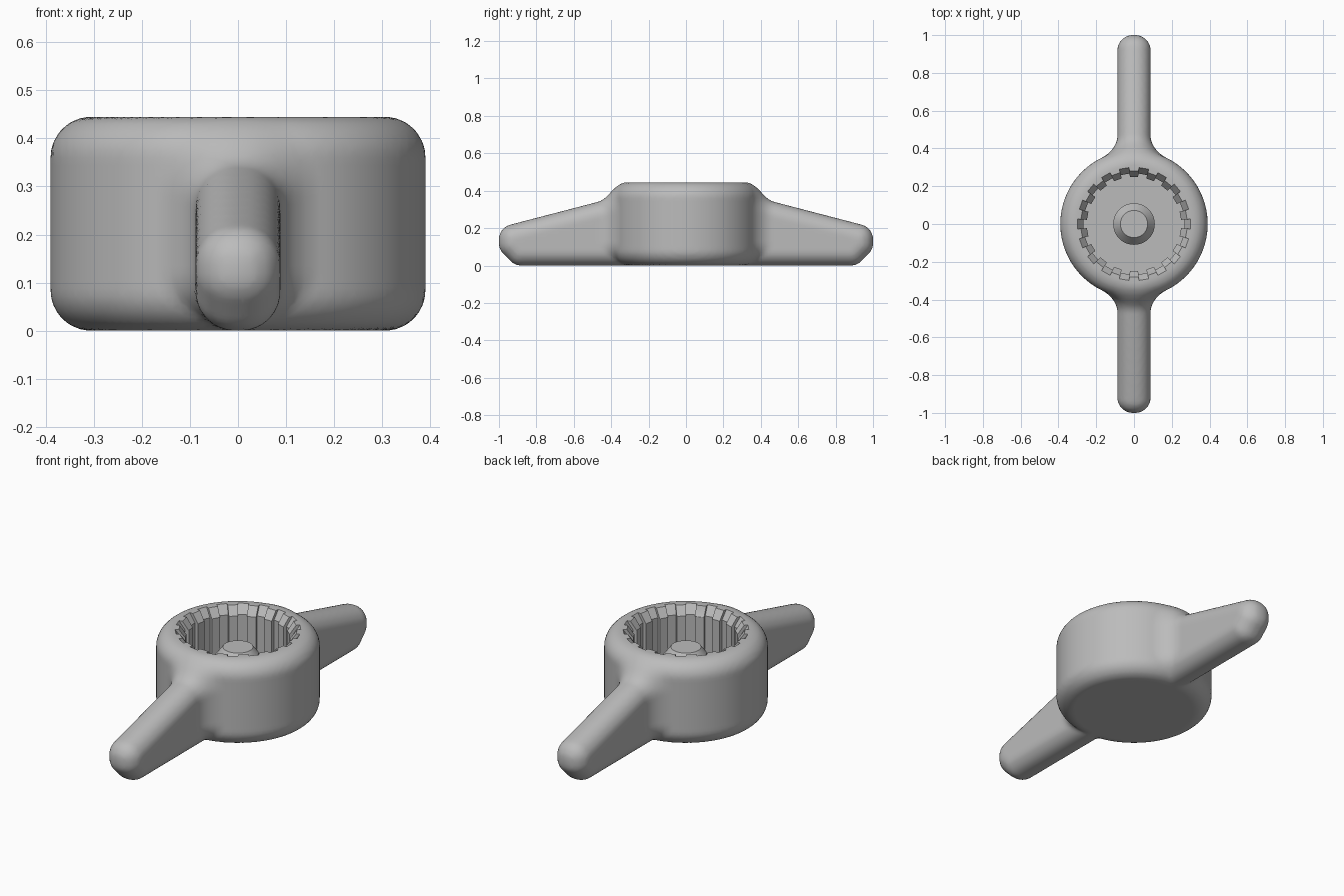
import bpy, bmesh
from math import pi, cos, sin, hypot
from mathutils import Vector

if "Cube" in bpy.data.objects:
    bpy.data.objects.remove(bpy.data.objects["Cube"])

HUB_R, HUB_H, HUB_ROUND = 0.39, 0.445, 0.085
ARM_ROUND, ARM_CORE, FILLET = 0.082, 0.006, 0.08
FLOOR = 0.2
# Half side profile (y, z) of the arm core, before rounding
ARM = [Vector(p) for p in ((0, .082), (.88, .082), (.918, .12),
                           (.918, .139), (.3, .3), (0, .3))]

grey = bpy.data.materials.new("plain_grey")
grey.use_nodes = True
grey.diffuse_color = (0.5, 0.5, 0.5, 1)
grey.node_tree.nodes["Principled BSDF"].inputs["Base Color"].default_value = (0.5, 0.5, 0.5, 1)


def make_object(name, bm):
    bmesh.ops.recalc_face_normals(bm, faces=bm.faces)
    mesh = bpy.data.meshes.new(name)
    bm.to_mesh(mesh)
    bm.free()
    mesh.materials.append(grey)
    obj = bpy.data.objects.new(name, mesh)
    bpy.context.collection.objects.link(obj)
    return obj


def bake(obj):
    deps = bpy.context.evaluated_depsgraph_get()
    mesh = bpy.data.meshes.new_from_object(obj.evaluated_get(deps))
    obj.modifiers.clear()
    obj.data = mesh
    if not mesh.materials:
        mesh.materials.append(grey)


def stack(bm, rings):
    """Skin a stack of equal rings and cap both ends."""
    loops = [[bm.verts.new(p) for p in ring] for ring in rings]
    for a, b in zip(loops, loops[1:]):
        for i in range(len(a)):
            j = (i + 1) % len(a)
            bm.faces.new((a[i], a[j], b[j], b[i]))
    bm.faces.new(loops[0][::-1])
    bm.faces.new(loops[-1])


def circle(r, z, n=96):
    return [(r * cos(2 * pi * i / n), r * sin(2 * pi * i / n), z) for i in range(n)]


def toothed(r_tooth, r_gap, z, teeth=18):
    pts, step = [], pi / teeth
    for i in range(2 * teeth):
        r = r_gap if i % 2 else r_tooth
        mid = pi / 2 + i * step
        for a in (mid - step / 2, mid + step / 2):
            pts.append((r * cos(a), r * sin(a), z))
    return pts


# Distance fields used to blend the hub and arms with a fillet
def hub_distance(p):
    a = hypot(p.x, p.y) - (HUB_R - HUB_ROUND)
    b = abs(p.z - HUB_H / 2) - (HUB_H / 2 - HUB_ROUND)
    return hypot(max(a, 0), max(b, 0)) + min(max(a, b), 0) - HUB_ROUND


def arm_distance(p):
    q = Vector((abs(p.y), p.z))
    inside, best = True, 9.0
    for a, b in zip(ARM, ARM[1:] + ARM[:1]):
        e, w = b - a, q - a
        if e.x * w.y - e.y * w.x < 0:
            inside = False
        t = min(max(w.dot(e) / e.dot(e), 0), 1)
        best = min(best, (w - e * t).length)
    side = max(abs(p.x) - ARM_CORE, 0)
    return hypot(side, 0 if inside else best) - ARM_ROUND


def blend_distance(p):
    a, b = hub_distance(p), arm_distance(p)
    t = min(max(p.z / 0.12, 0), 1)
    k = 0.004 + FILLET * t * t * (3 - 2 * t)
    d = max(k, min(a, b)) - hypot(max(k - a, 0), max(k - b, 0))
    return max(d, -p.z, p.z - HUB_H)


# Hub: rounded drum
bm = bmesh.new()
rings = []
for centre, start in ((HUB_ROUND, -pi / 2), (HUB_H - HUB_ROUND, 0)):
    for i in range(9):
        a = start + i * pi / 16
        rings.append(circle(HUB_R - HUB_ROUND + HUB_ROUND * cos(a),
                            centre + HUB_ROUND * sin(a)))
stack(bm, rings)

# Arms: hull of balls placed at the core corners
ball = bmesh.new()
bmesh.ops.create_icosphere(ball, subdivisions=3, radius=ARM_ROUND)
points = []
for sy in (-1, 1):
    for sx in (-1, 1):
        for c in ARM[1:5]:
            offset = Vector((sx * ARM_CORE, sy * c.x, c.y))
            points += [bm.verts.new(v.co + offset) for v in ball.verts]
ball.free()
bmesh.ops.convex_hull(bm, input=points)
bmesh.ops.delete(bm, geom=[v for v in bm.verts if not v.link_faces], context='VERTS')
body = make_object("hub_with_arms", bm)

# Fuse into one skin, then settle it on the filleted surface
remesh = body.modifiers.new("fuse", 'REMESH')
remesh.mode = 'VOXEL'
remesh.voxel_size = 0.016
bake(body)
EPS = 0.0005
AXES = [Vector((EPS, 0, 0)), Vector((0, EPS, 0)), Vector((0, 0, EPS))]
for v in body.data.vertices:
    p = v.co.copy()
    for _ in range(5):
        d = blend_distance(p)
        if abs(d) < 0.00005:
            break
        g = Vector([(blend_distance(p + e) - d) / EPS for e in AXES])
        if g.length_squared < 0.01:
            break
        p -= g * (d / max(g.length_squared, 0.25))
    v.co = p

# Toothed socket with a chamfered mouth
bm = bmesh.new()
stack(bm, [toothed(.25, .268, FLOOR), toothed(.25, .268, .4),
           toothed(.282, .3, HUB_H), toothed(.282, .3, .5)])
cutter = make_object("socket_cutter", bm)
cutter.hide_render = True
cut = body.modifiers.new("socket", 'BOOLEAN')
cut.operation = 'DIFFERENCE'
cut.solver = 'EXACT'
cut.object = cutter
bake(body)
bpy.data.objects.remove(cutter)

# Centre post with a tapered tip
bm = bmesh.new()
stack(bm, [circle(.11, FLOOR - .01, 48), circle(.11, .305, 48), circle(.072, .355, 48)])
post = make_object("centre_post", bm)

# Smooth shading with crisp socket edges
bpy.context.view_layer.update()
for obj in (body, post):
    obj.select_set(True)
bpy.context.view_layer.objects.active = body
bpy.ops.object.shade_smooth_by_angle(angle=pi / 6)
